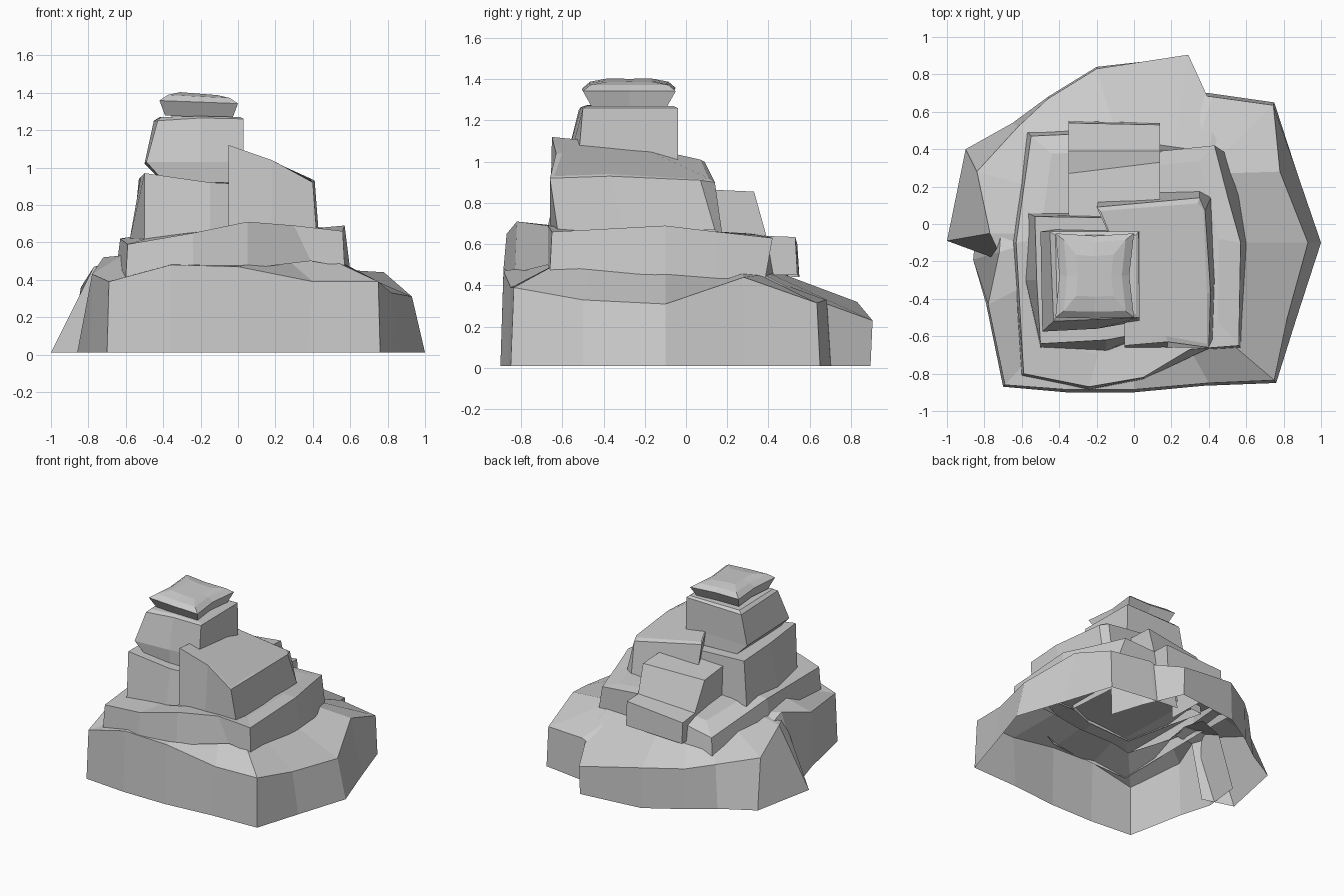
import bpy


def loft(name, cols, closed=True, cap=True):
    """Skin side-by-side columns of points (bottom to top, listed counter-clockwise)."""
    n, k = len(cols), len(cols[0])
    verts = [p for c in cols for p in c]
    faces = []
    for i in range(n if closed else n - 1):
        j = (i + 1) % n
        for r in range(k - 1):
            faces.append((i * k + r, j * k + r, j * k + r + 1, i * k + r + 1))
    if cap:
        faces.append([i * k + k - 1 for i in range(n)])
    me = bpy.data.meshes.new(name)
    me.from_pydata(verts, [], faces)
    me.update()
    ob = bpy.data.objects.new(name, me)
    bpy.context.collection.objects.link(ob)
    return ob


def shell(name, rows):
    """Open rock skirt: each row is bottom xy, rim xyz, inner xyz (listed clockwise)."""
    cols = [[(r[0], r[1], 0.01), r[2:5], r[5:8]] for r in reversed(rows)]
    return loft(name, cols, closed=False, cap=False)


# wide base rock: right, front and left, its ends tucked under the back slab
shell("base_rock", [
    (.20, .72, .25, .70, .26, .20, .38, .42),
    (.40, .70, .42, .68, .33, .32, .38, .44),
    (.75, .65, .745, .635, .315, .46, .36, .45),
    (.87, .28, .78, .28, .44, .46, .27, .46),
    (1.0, -.10, .93, -.10, .31, .54, -.10, .48),
    (.87, -.50, .82, -.50, .33, .54, -.45, .50),
    (.76, -.85, .75, -.835, .39, .45, -.58, .53),
    (.37, -.865, .40, -.85, .39, .25, -.58, .52),
    (0, -.90, 0, -.885, .47, 0, -.60, .50),
    (-.36, -.90, -.36, -.885, .48, -.30, -.60, .50),
    (-.70, -.87, -.69, -.86, .39, -.45, -.60, .47),
    (-.79, -.43, -.78, -.43, .43, -.62, -.35, .53),
    (-.86, -.19, -.72, -.15, .52, -.55, -.10, .50),
    (-.83, .10, -.70, .10, .40, -.55, .10, .46),
])

# sloping slab at the back and left
shell("back_slab", [
    (-.76, -.16, -.70, -.20, .46, -.58, -.24, .50),
    (-1.0, -.09, -.77, -.05, .47, -.58, -.05, .51),
    (-.90, .40, -.84, .28, .36, -.55, .20, .50),
    (-.65, .54, -.62, .52, .34, -.50, .40, .46),
    (-.46, .68, -.46, .67, .32, -.30, .43, .46),
    (-.20, .84, -.20, .83, .32, -.08, .43, .47),
    (.29, .895, .29, .905, .23, .22, .40, .46),
    (.42, .60, .43, .60, .34, .40, .36, .46),
    (.50, .35, .51, .35, .43, .40, .28, .47),
])

# broad middle ledge, with a slightly raised inner top
ledge = [
    ((-.60, -.81, .41), (-.59, -.80, .59)),
    ((-.24, -.885, .48), (-.24, -.87, .65)),
    ((.05, -.83, .46), (.05, -.82, .71)),
    ((.39, -.67, .50), (.30, -.67, .69)),
    ((.57, -.66, .47), (.56, -.65, .66)),
    ((.60, -.10, .45), (.57, -.10, .69)),
    ((.56, .15, .43), (.50, .15, .66)),
    ((.49, .38, .41), (.43, .42, .63)),
    ((.12, .43, .43), (.14, .39, .64)),
    ((-.33, .50, .41), (-.33, .48, .56)),
    ((-.57, .49, .38), (-.55, .47, .51)),
    ((-.65, -.10, .46), (-.63, -.10, .62)),
]
loft("middle_ledge", [[b, t, (t[0] * .8, t[1] * .8, t[2] * .55 + .30)] for b, t in ledge])

# stepped block at the back: side profile swept across x
steps = [(.00, .87), (.33, .855), (.39, .64), (.53, .635), (.54, .45)]
left_steps = [(.00, .86), (.27, .83), (.39, .62), (.54, .60), (.55, .44)]
loft("back_step_block", [[(.14, *a), (-.35, *b)] for a, b in zip(steps, left_steps)],
     closed=False, cap=False)
for x, prof in ((-.35, left_steps), (.14, steps[::-1])):
    pts = [(x, y, z) for y, z in prof]
    pts.insert(5 if x < 0 else 0, (x, 0, .45))
    loft("back_step_side", [[p] for p in pts])

# left block of the third tier
loft("left_block", [
    [(-.50, -.66, .61), (-.50, -.64, .97)],
    [(-.15, -.68, .64), (-.15, -.62, .92)],
    [(.06, -.60, .64), (.06, -.58, .91)],
    [(.06, .06, .60), (.06, .03, .91)],
    [(-.57, .06, .54), (-.53, .04, .94)],
    [(-.58, -.30, .61), (-.52, -.30, .95)],
])

# tall right block with a top that slopes down to the right
loft("right_block", [
    [(-.05, -.66, .68), (-.05, -.65, 1.12), (-.05, -.65, 1.12)],
    [(.18, -.66, .68), (.18, -.63, 1.04), (.17, -.60, 1.04)],
    [(.42, -.62, .65), (.40, -.66, .92), (.39, -.64, .93)],
    [(.43, -.30, .67), (.41, -.37, .93), (.39, -.37, .94)],
    [(.41, .14, .67), (.38, .07, .91), (.37, .08, .915)],
    [(.35, .18, .62), (.35, .14, .90), (.34, .11, .92)],
    [(-.18, .16, .62), (-.20, .09, 1.00), (-.18, .07, 1.01)],
    [(-.05, -.24, .80), (-.05, -.24, 1.08), (-.05, -.24, 1.08)],
])

# upper block, narrowing upward
loft("upper_block", [
    [(-.40, -.56, .93), (-.49, -.575, 1.03), (-.43, -.52, 1.25), (-.41, -.49, 1.27)],
    [(-.20, -.55, .92), (-.20, -.56, 1.03), (-.20, -.51, 1.265), (-.20, -.48, 1.275)],
    [(.03, -.52, .92), (.03, -.52, 1.03), (.03, -.50, 1.26), (.01, -.48, 1.27)],
    [(.03, -.04, .92), (.03, -.04, 1.03), (.025, -.04, 1.26), (.01, -.06, 1.27)],
    [(-.42, -.03, .94), (-.50, -.04, 1.02), (-.45, -.04, 1.25), (-.42, -.06, 1.27)],
])

# capstone: undercut, widest at mid height, softly domed top
cap_levels = [(.18, .18, 1.27), (.21, .225, 1.35), (.165, .19, 1.38), (.10, .11, 1.395)]
outline = [(-1, -1), (0, -1.02), (1, -1), (.88, 0), (1, 1), (0, .94), (-1, 1), (-.9, 0)]
loft("capstone", [[(-.21 + u * a, -.275 + v * b, z - .008 * u)
                   for a, b, z in cap_levels] for u, v in outline])
